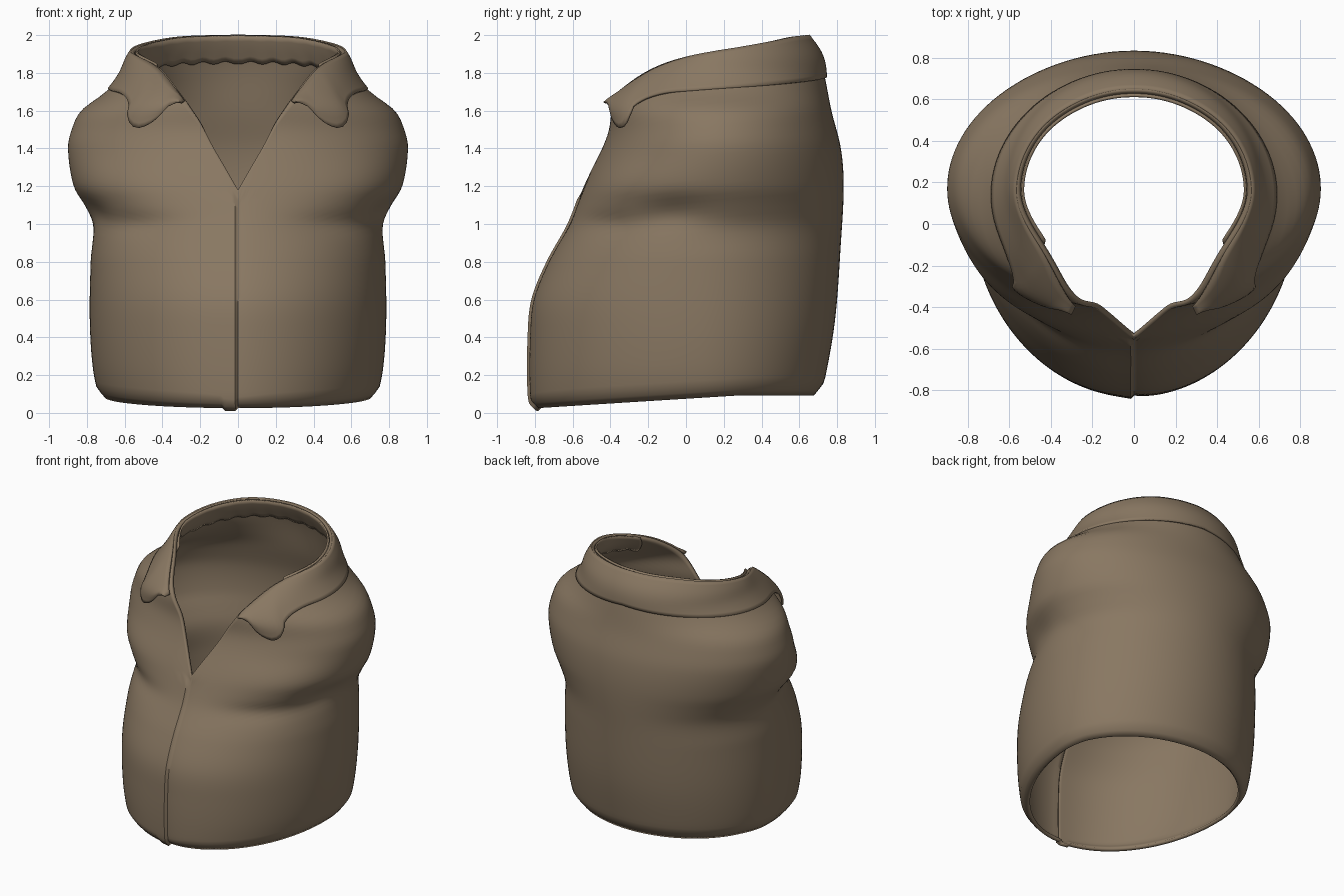
import bpy, bmesh
from math import sin, cos, radians, exp, pi

cube = bpy.data.objects.get("Cube")
if cube:
    bpy.data.objects.remove(cube)

cloth = bpy.data.materials.new("brown cloth")
cloth.use_nodes = True
COLOUR = (0.25, 0.186, 0.122, 1)
cloth.diffuse_color = COLOUR
cloth.node_tree.nodes["Principled BSDF"].inputs["Base Color"].default_value = COLOUR


def curve(*pts):
    """Smooth function through (key, value) points."""
    def slope(i):
        a, b = pts[max(i - 1, 0)], pts[min(i + 1, len(pts) - 1)]
        return (b[1] - a[1]) / (b[0] - a[0])

    def f(x):
        x = min(max(x, pts[0][0]), pts[-1][0])
        i = max(k for k in range(len(pts) - 1) if pts[k][0] <= x)
        (x0, y0), (x1, y1) = pts[i], pts[i + 1]
        h = x1 - x0
        t = (x - x0) / h
        u = 1 - t
        return (y0 * u * u * (1 + 2 * t) + y1 * t * t * (3 - 2 * t)
                + h * t * u * (slope(i) * u - slope(i + 1) * t))
    return f


# Torso outline by height: half width, front, back and widest depth
half_width = curve((0, .70), (.1, .74), (.25, .77), (.5, .785), (.8, .78), (.98, .77), (1.1, .82),
                   (1.2, .87), (1.4, .9), (1.5, .88), (1.6, .83), (1.7, .7), (1.8, .61), (1.9, .575), (2, .54))
front = curve((0, -.81), (.1, -.83), (.4, -.83), (.6, -.81), (.8, -.73), (1, -.62), (1.2, -.54),
              (1.4, -.45), (1.5, -.42), (1.67, -.41), (1.8, -.32), (1.9, -.2), (2, -.1))
back = curve((0, .69), (.1, .71), (.2, .74), (.5, .79), (.9, .82), (1.2, .835), (1.4, .82),
             (1.6, .77), (1.8, .73), (1.9, .7), (2, .65))
middle = curve((0, .08), (1, .1), (1.4, .17), (2, .18))

# Edges by angle in degrees away from the front
neckline = curve((0, 1.18), (7, 1.37), (14, 1.55), (23, 1.67), (43, 1.82), (62, 1.88),
                 (95, 1.925), (120, 1.96), (146, 1.99), (180, 2))
collar_hem = curve((20, 1.64), (25, 1.63), (28, 1.56), (32, 1.52), (36, 1.51), (40, 1.55),
                   (44, 1.63), (57, 1.69), (75, 1.71), (120, 1.74), (180, 1.78))
collar_lift = curve((20, .055), (36, .05), (50, .03), (75, .012), (180, .012))


def dent(deg, z, at, height, spread, tall):
    return exp(-((abs(deg) - at) / spread) ** 2 - ((z - height) / tall) ** 2)


def surface(deg, z, lift=0):
    """Point on the torso at an angle and height, pushed outwards by lift."""
    t = radians(deg)
    # armpit folds and the crease under the chest
    lift -= .035 * dent(deg, z, 75, 1.06, 16, .08) + .02 * dent(deg, z, 42, 1, 22, .06)
    lift += .02 * dent(deg, z, 45, 1.22, 22, .12)
    # front closing: one edge laps over the other
    if z < 1.15:
        lift += .012 * exp(-abs(deg) / 4) * (1 if deg < 0 else -.6)
    c = middle(z)
    depth = c - front(z) if cos(t) > 0 else back(z) - c
    return ((half_width(z) + lift) * sin(t), c - (depth + lift) * cos(t), z)


def hem(deg):
    y = surface(deg, .1)[1]
    return .075 + .06 * y - (.015 if -6 < deg < 0 else 0) if y < .3 else .093


def sheet(name, angles, rows, low, high, lift, thickness, closed=False):
    """Cloth sheet between two edges, wrapped on the torso."""
    bm = bmesh.new()
    grid = []
    for d in angles:
        lo, hi = low(abs(d)) if low is not hem else hem(d), high(abs(d))
        grid.append([bm.verts.new(surface(d, lo + (hi - lo) * r / rows, lift(abs(d), r / rows)))
                     for r in range(rows + 1)])
    pairs = list(zip(grid, grid[1:])) + ([(grid[-1], grid[0])] if closed else [])
    for a, b in pairs:
        for r in range(rows):
            bm.faces.new((a[r], b[r], b[r + 1], a[r + 1]))
    me = bpy.data.meshes.new(name)
    bm.to_mesh(me)
    bm.free()
    me.materials.append(cloth)
    ob = bpy.data.objects.new(name, me)
    bpy.context.collection.objects.link(ob)
    solid = ob.modifiers.new("thickness", "SOLIDIFY")
    solid.thickness = thickness
    solid.offset = -1
    bpy.ops.object.select_all(action="DESELECT")
    ob.select_set(True)
    bpy.context.view_layer.objects.active = ob
    bpy.ops.object.shade_smooth_by_angle(angle=radians(50))
    return ob


# Body of the shirt, with columns packed closer at the front
STEPS = 160
around = [180 * u - 28 * sin(pi * u) for u in (2 * i / STEPS - 1 for i in range(STEPS))]
sheet("shirt_body", around, 60, hem, neckline,
      lambda d, r: -.03 * max(0, 1 - r / .03), .025, closed=True)

# Folded collar with two pointed tips, open at the front
TURN = 140
wrap = [21 + 318 * i / TURN for i in range(TURN + 1)]
wrap = [d if d <= 180 else d - 360 for d in wrap]
sheet("collar", wrap, 10, collar_hem, lambda d: neckline(d) + .003,
      lambda d, r: collar_lift(d) * (1 - .6 * r ** 4) + .012 * sin(pi * r), .014)

# Band inside the neck
inner = [d for d in wrap if abs(d) > 50]
sheet("neck_band", inner, 5, lambda d: neckline(d) - .14 - .008 * sin(d * .5), neckline,
      lambda d, r: -.028 - .008 * sin(pi * r), .012)
